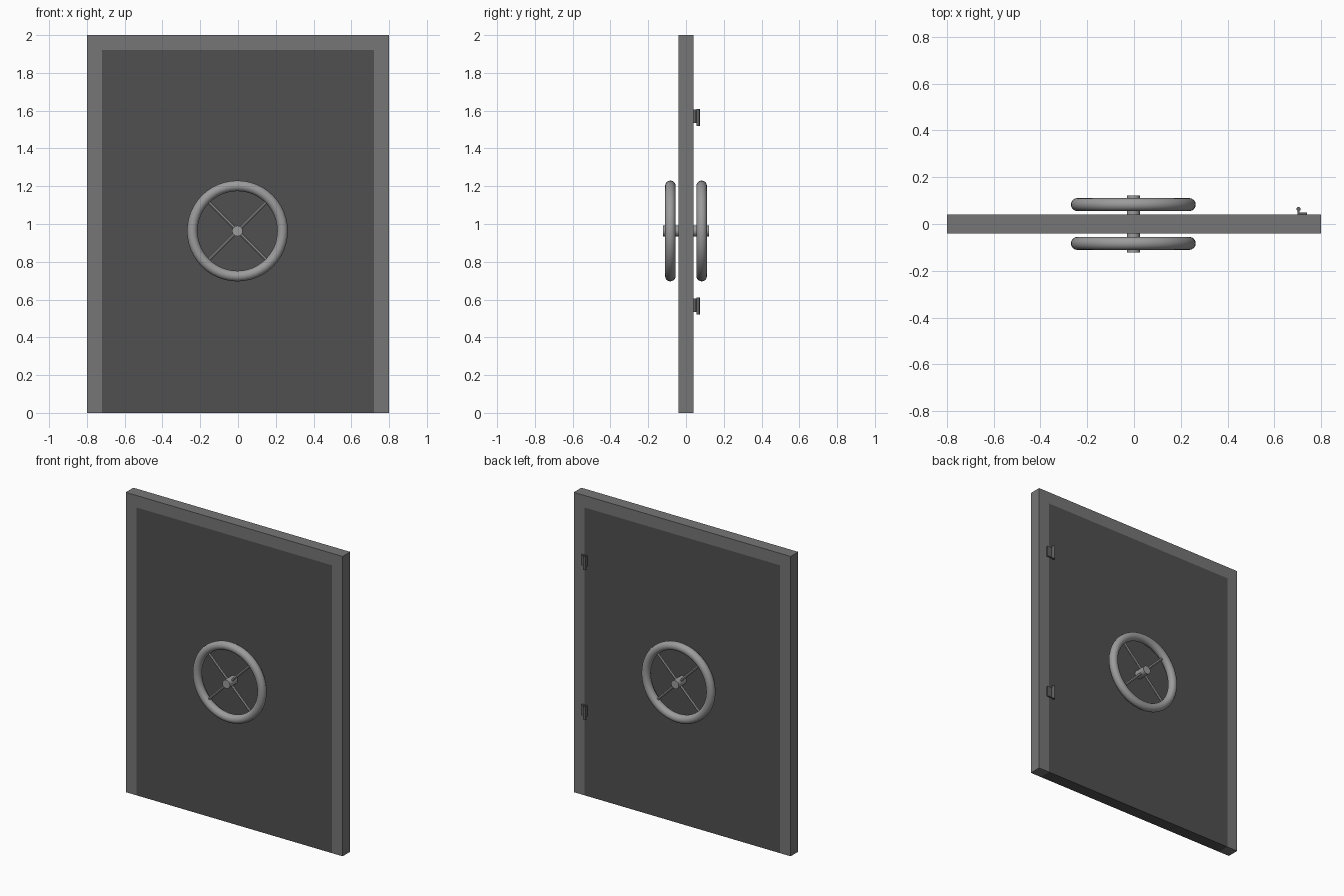
import bpy, math
from mathutils import Vector

if "Cube" in bpy.data.objects:
    bpy.data.objects.remove(bpy.data.objects["Cube"])


def material(name, v):
    m = bpy.data.materials.new(name)
    m.diffuse_color = (v, v, v, 1)
    m.use_nodes = True
    m.node_tree.nodes["Principled BSDF"].inputs["Base Color"].default_value = m.diffuse_color
    return m


FRAME = material("frame_grey", 0.18)
DOOR = material("door_grey", 0.08)
WHEEL = material("wheel_grey", 0.33)
HINGE = material("hinge_grey", 0.12)


def finish(name, mat, smooth=False):
    ob = bpy.context.object
    ob.name = name
    ob.data.materials.append(mat)
    if smooth:
        bpy.ops.object.shade_smooth_by_angle()
    return ob


def box(name, mat, x0, x1, y0, y1, z0, z1):
    bpy.ops.mesh.primitive_cube_add(
        size=1, location=((x0 + x1) / 2, (y0 + y1) / 2, (z0 + z1) / 2))
    bpy.context.object.scale = (x1 - x0, y1 - y0, z1 - z0)
    bpy.ops.object.transform_apply(location=False, rotation=False, scale=True)
    return finish(name, mat)


def rod(name, mat, a, b, r, sides=24):
    a, b = Vector(a), Vector(b)
    d = b - a
    bpy.ops.mesh.primitive_cylinder_add(
        vertices=sides, radius=r, depth=d.length, location=(a + b) / 2,
        rotation=d.to_track_quat('Z', 'Y').to_euler())
    return finish(name, mat, True)


# Frame: one inverted-U profile, extruded through the wall thickness
profile = [(-.8, 0), (-.8, 2), (.8, 2), (.8, 0),
           (.72, 0), (.72, 1.92), (-.72, 1.92), (-.72, 0)]
mesh = bpy.data.meshes.new("door_frame")
n = len(profile)
verts = [(x, y, z) for y in (-.04, .04) for x, z in profile]
faces = [(0, 1, 6, 7), (1, 2, 5, 6), (2, 3, 4, 5)]
faces += [tuple(i + n for i in reversed(f)) for f in faces]
faces += [(i, i + n, (i + 1) % n + n, (i + 1) % n) for i in range(n)]
mesh.from_pydata(verts, [], [f[::-1] for f in faces])
mesh.materials.append(FRAME)
frame = bpy.data.objects.new("door_frame", mesh)
bpy.context.collection.objects.link(frame)

# Door panel, flush with the frame
box("door_panel", DOOR, -.72, .72, -.04, .04, 0, 1.92)

# Hand wheels on both faces
CX, CZ = -.003, .963
for label, s in (("front", -1), ("back", 1)):
    y = s * .083
    bpy.ops.mesh.primitive_torus_add(
        major_segments=48, minor_segments=16, major_radius=.239,
        minor_radius=.028, location=(CX, y, CZ), rotation=(math.pi / 2, 0, 0))
    finish(label + "_wheel_rim", WHEEL, True)
    rod(label + "_wheel_hub", WHEEL, (CX, s * .038, CZ), (CX, s * .121, CZ), .028)
    for k, dx in enumerate((1, -1)):
        h = .165
        rod(f"{label}_wheel_spoke_{k}", WHEEL, (CX - h * dx, y, CZ - h),
            (CX + h * dx, y, CZ + h), .008, 12)

# Hinges on the back face: wall leaf, knuckle web and pin
for label, z in (("lower", .52), ("upper", 1.52)):
    box(label + "_hinge_leaf", HINGE, .70, .74, .039, .05, z + .015, z + .085)
    box(label + "_hinge_web", HINGE, .70, .708, .045, .062, z + .015, z + .085)
    rod(label + "_hinge_pin", HINGE, (.704, .064, z), (.704, .064, z + .09), .009, 16)
